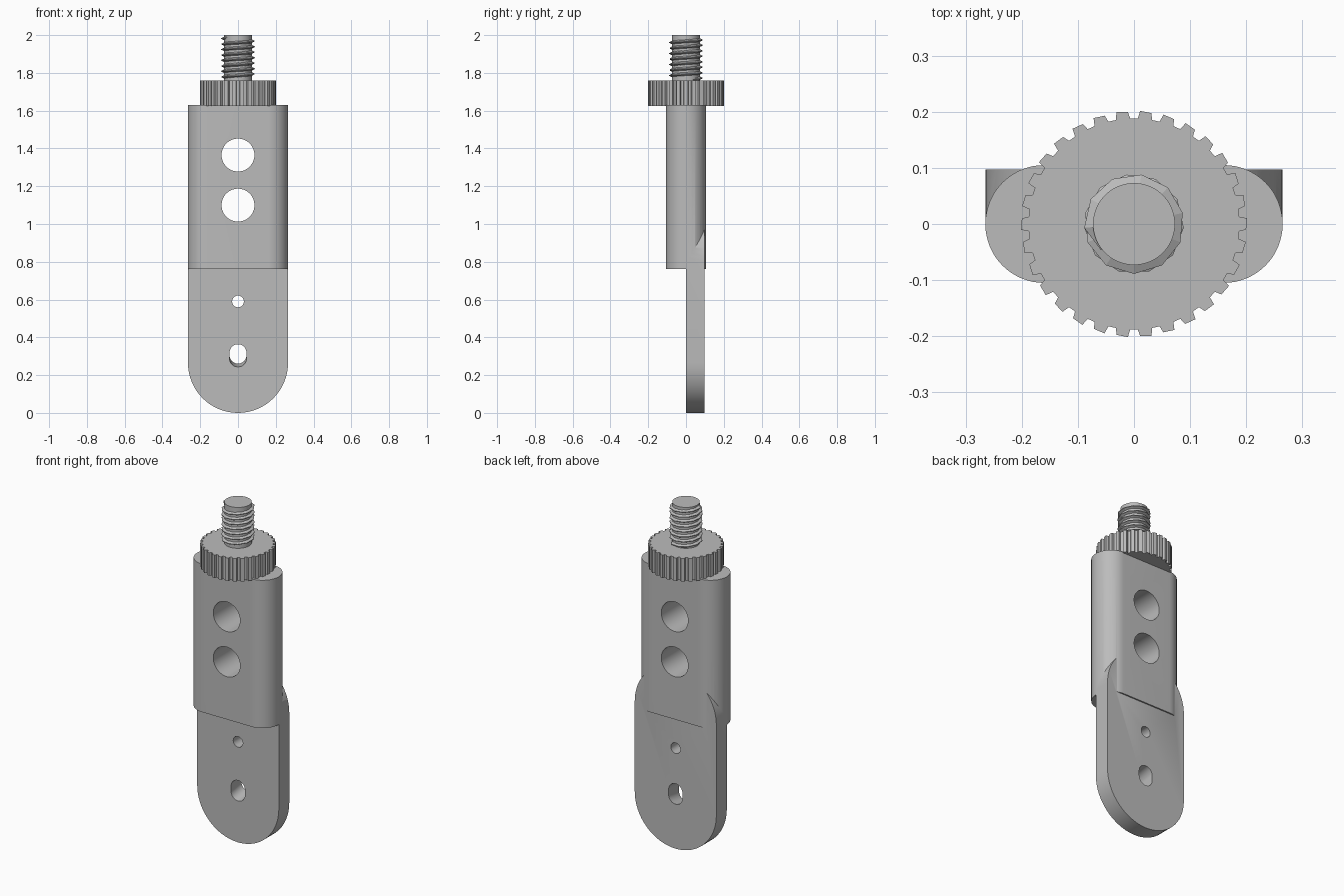
import bpy, bmesh
from math import sin, cos, pi, tau, radians
from mathutils import Vector

cube = bpy.data.objects.get("Cube")
if cube:
    bpy.data.objects.remove(cube, do_unlink=True)

GREY = (0.5, 0.5, 0.5, 1)
metal = bpy.data.materials.new("plain_grey")
metal.use_nodes = True
metal.diffuse_color = GREY
metal.node_tree.nodes["Principled BSDF"].inputs["Base Color"].default_value = GREY


def finish(name, bm):
    bmesh.ops.recalc_face_normals(bm, faces=bm.faces)
    mesh = bpy.data.meshes.new(name)
    bm.to_mesh(mesh)
    bm.free()
    mesh.materials.append(metal)
    obj = bpy.data.objects.new(name, mesh)
    bpy.context.collection.objects.link(obj)
    return obj


def prism(name, start, end):
    """Solid between two matching outlines of 3D points."""
    bm = bmesh.new()
    a = [bm.verts.new(p) for p in start]
    b = [bm.verts.new(p) for p in end]
    bm.faces.new(a)
    bm.faces.new(b)
    for i in range(len(a)):
        j = (i + 1) % len(a)
        bm.faces.new((a[i], a[j], b[j], b[i]))
    return finish(name, bm)


def stadium(radius, half_length, n=32):
    """Outline with its long axis along the second coordinate."""
    pts = []
    for side, base in ((1, 0), (-1, pi)):
        for i in range(n + 1):
            t = base + pi * i / n
            pts.append((radius * cos(t), side * half_length + radius * sin(t)))
    return pts


def circle(radius, n=64):
    return [(radius * cos(tau * i / n), radius * sin(tau * i / n)) for i in range(n)]


def through_y(name, outline, z, y0, y1, drop=0.0):
    """Extrude an xz outline along y; drop lowers the front end."""
    return prism(name, [(x, y0, z - drop + h) for x, h in outline],
                 [(x, y1, z + h) for x, h in outline])


def boolean(target, tool, operation):
    mod = target.modifiers.new(operation, 'BOOLEAN')
    mod.operation = operation
    mod.solver = 'EXACT'
    mod.object = tool
    bpy.context.view_layer.objects.active = target
    bpy.ops.object.modifier_apply(modifier=mod.name)
    bpy.data.objects.remove(tool, do_unlink=True)


def smooth(obj, angle):
    bpy.ops.object.select_all(action='DESELECT')
    obj.select_set(True)
    bpy.context.view_layer.objects.active = obj
    bpy.ops.object.shade_smooth_by_angle(angle=radians(angle))


# Round-edged body joined to the flat tongue behind its lower end
section = stadium(0.105, 0.16)
bracket = prism("bracket", [(x, y, 0.762) for y, x in section],
                [(x, y, 1.63) for y, x in section])
tongue = through_y("tongue", stadium(0.265, 0.266), 0.531, 0.0, 0.097)
boolean(bracket, tongue, 'UNION')

# Two large holes, a pin hole and a sloping slot
for z, r in ((1.365, 0.087), (1.10, 0.087), (0.59, 0.031)):
    boolean(bracket, through_y("hole_cutter", circle(r), z, -0.3, 0.3), 'DIFFERENCE')
slot = through_y("slot_cutter", stadium(0.045, 0.015), 0.34, -0.1, 0.2, drop=0.055)
boolean(bracket, slot, 'DIFFERENCE')
smooth(bracket, 30)

# Thumb wheel with blunt teeth
teeth = 30
rim = []
for i in range(teeth):
    for offset, r in ((-0.33, 0.188), (-0.24, 0.2), (0.24, 0.202), (0.33, 0.188)):
        t = tau * (i + offset) / teeth
        rim.append((r * cos(t), r * sin(t)))
prism("thumb_wheel", [(x, y, 1.625) for x, y in rim], [(x, y, 1.76) for x, y in rim])

# Threaded stud: core plus a helical ridge
core = 0.073
stud = prism("stud_core", [(x, y, 1.75) for x, y in circle(core)],
             [(x, y, 2.0) for x, y in circle(core)])
smooth(stud, 30)

bm = bmesh.new()
turns, per_turn, low, pitch = 7.6, 10.5, 1.767, 0.029
steps = int(turns * per_turn)
previous = None
for i in range(steps + 1):
    t = tau * i / per_turn + radians(30)
    z = low + pitch * i / per_turn
    direction = Vector((cos(t), sin(t), 0))
    crest = 0.075 if i in (0, steps) else 0.089
    ring = [bm.verts.new(direction * r + Vector((0, 0, z + h)))
            for r, h in ((core - 0.005, -0.012), (crest, -0.002),
                         (crest, 0.002), (core - 0.005, 0.012))]
    if previous:
        for a in range(4):
            b = (a + 1) % 4
            bm.faces.new((previous[a], previous[b], ring[b], ring[a]))
    if i in (0, steps):
        bm.faces.new(ring)
    previous = ring
finish("stud_thread", bm)
